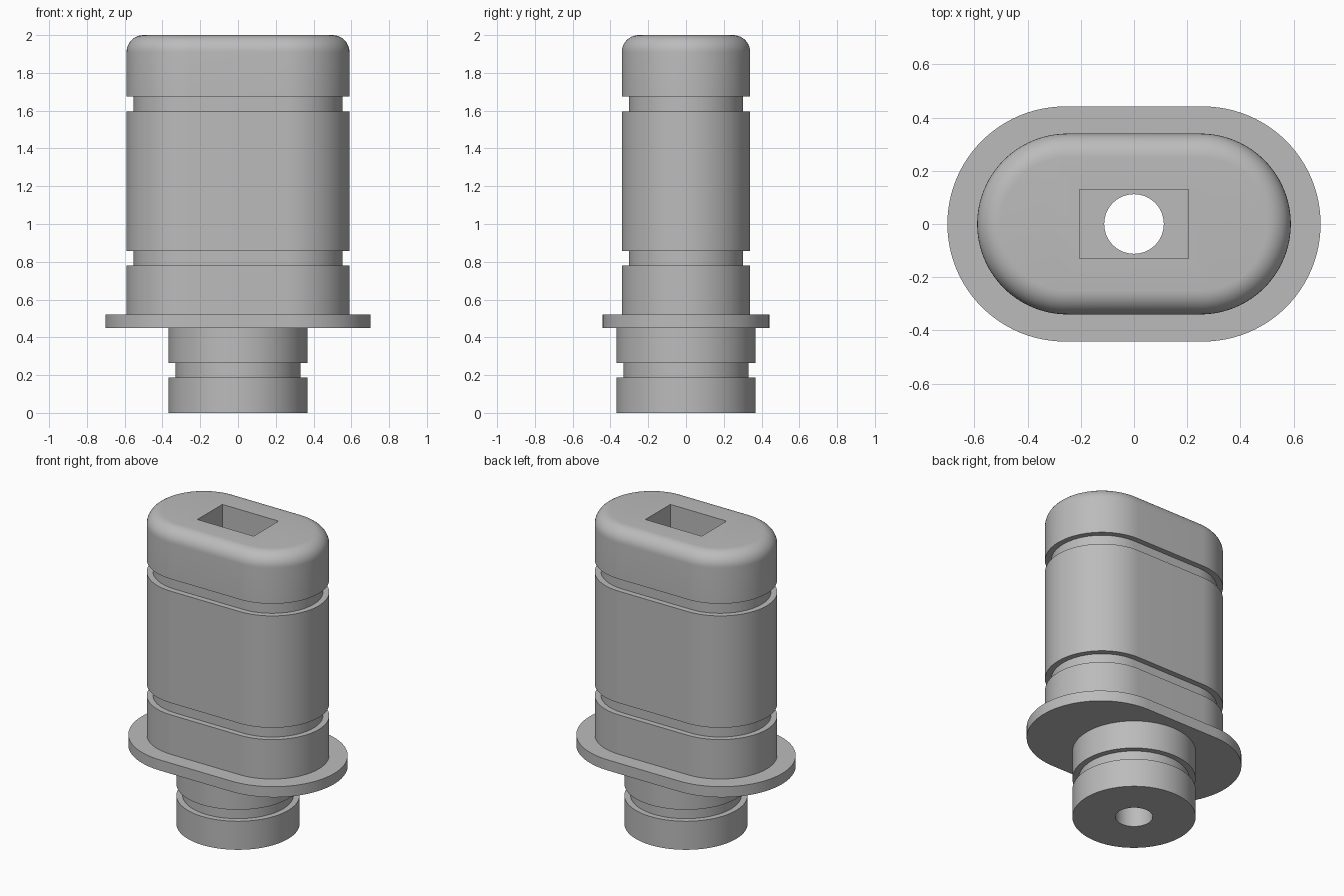
import bpy, bmesh
from math import cos, sin, pi, radians

cube = bpy.data.objects.get("Cube")
if cube:
    bpy.data.objects.remove(cube, do_unlink=True)

grey = bpy.data.materials.new("plain_grey")
grey.use_nodes = True
GREY = (0.5, 0.5, 0.5, 1)
grey.diffuse_color = GREY
grey.node_tree.nodes["Principled BSDF"].inputs["Base Color"].default_value = GREY

ARC = 48  # segments per half circle


def outline(half, r):
    """Rounded slot of straight half-length half and end radius r; half 0 is a circle."""
    pts = []
    for side in (1, -1):
        for i in range(ARC + (1 if half else 0)):
            a = -pi / 2 + pi * i / ARC
            pts.append((side * (half + r * cos(a)), side * r * sin(a)))
    return pts


def loft(name, half, profile):
    """Solid with the slot outline swept through (radius, z) steps."""
    bm = bmesh.new()
    rings = [[bm.verts.new((x, y, z)) for x, y in outline(half, r)] for r, z in profile]
    for low, high in zip(rings, rings[1:]):
        for i in range(len(low)):
            j = (i + 1) % len(low)
            bm.faces.new((low[i], low[j], high[j], high[i]))
    bm.faces.new(rings[0][::-1])
    bm.faces.new(rings[-1])
    mesh = bpy.data.meshes.new(name)
    bm.to_mesh(mesh)
    bm.free()
    mesh.materials.append(grey)
    obj = bpy.data.objects.new(name, mesh)
    bpy.context.collection.objects.link(obj)
    return obj


def grooved(r, bottom, top, grooves):
    """Straight wall with square grooves cut into it."""
    steps = [(r, bottom)]
    for z0, z1 in grooves:
        steps += [(r, z0), (r - 0.037, z0), (r - 0.037, z1), (r, z1)]
    return steps + [(r, top)]


def cut(obj, cutter):
    """Subtract the cutter, then smooth the curved walls."""
    bpy.ops.object.select_all(action="DESELECT")
    bpy.context.view_layer.objects.active = obj
    obj.select_set(True)
    mod = obj.modifiers.new("bore", "BOOLEAN")
    mod.operation = "DIFFERENCE"
    mod.solver = "EXACT"
    mod.object = cutter
    bpy.ops.object.modifier_apply(modifier=mod.name)
    bpy.ops.object.shade_smooth_by_angle(angle=radians(30))


# Round stem with a seal groove, and the flange above it
stem = loft("stem", 0, grooved(0.368, 0, 0.45, [(0.188, 0.264)]))
flange = loft("flange", 0.26, [(0.442, 0.45), (0.442, 0.52)])

# Tall slot-shaped body with two grooves and a rounded top rim
FILLET = 0.09
wall = grooved(0.34, 0.52, 2 - FILLET, [(0.78, 0.858), (1.595, 1.675)])
rim = [(0.34 - FILLET * (1 - cos(a)), 2 - FILLET * (1 - sin(a)))
       for a in (pi / 2 * i / 10 for i in range(1, 11))]
body = loft("body", 0.25, wall + rim)

# Round bore through stem and flange, rectangular socket through the body
round_bore = loft("round_bore_cutter", 0, [(0.112, -0.2), (0.112, 0.8)])
bpy.ops.mesh.primitive_cube_add(size=1, location=(0, 0, 1.3))
socket = bpy.context.object
socket.name = "socket_cutter"
socket.scale = (0.41, 0.26, 2)
socket.data.materials.append(grey)
bpy.context.view_layer.update()

cut(stem, round_bore)
cut(flange, round_bore)
cut(body, socket)
for cutter in (round_bore, socket):
    bpy.data.objects.remove(cutter, do_unlink=True)
